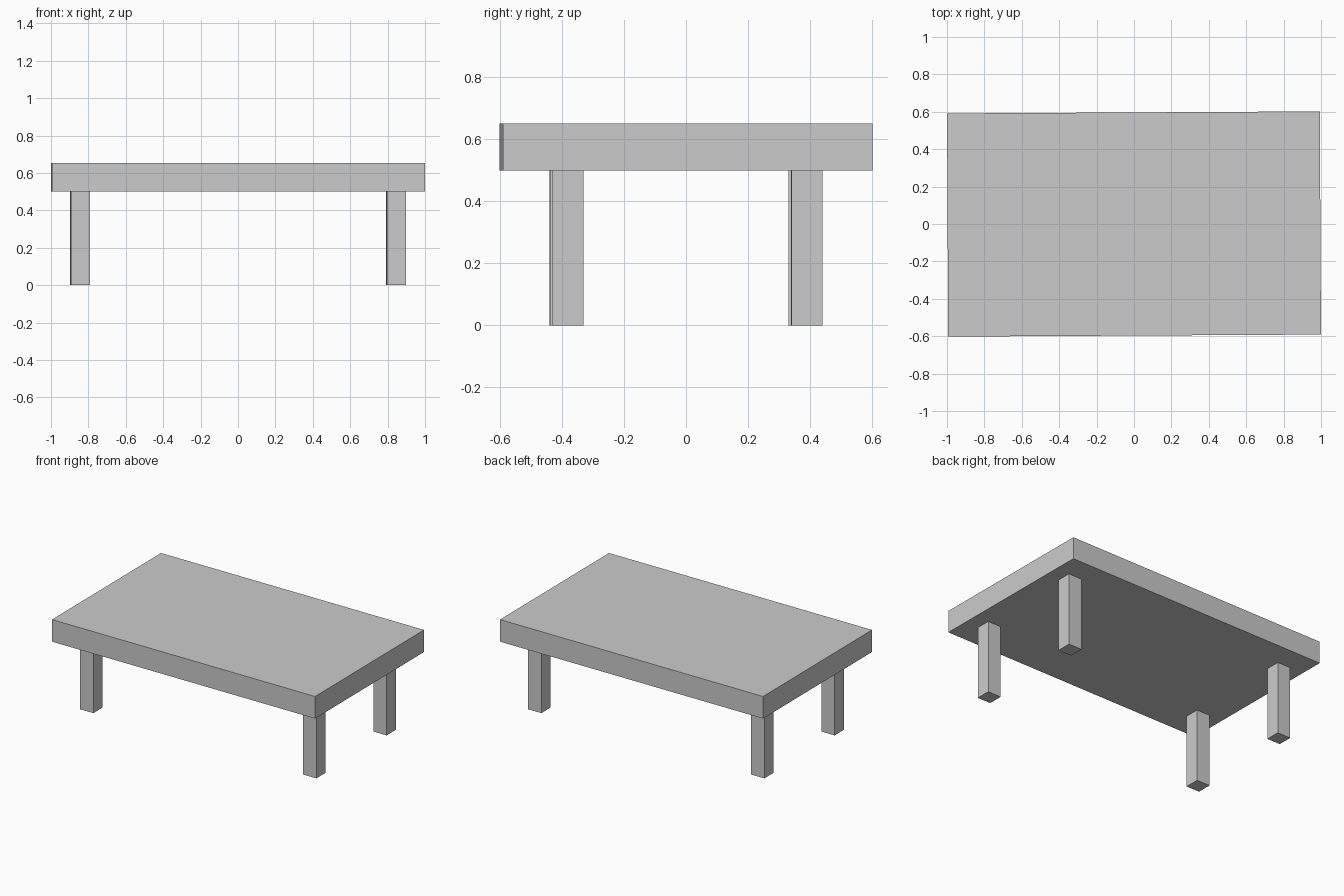
import bpy
from mathutils import Matrix

if "Cube" in bpy.data.objects:
    bpy.data.objects.remove(bpy.data.objects["Cube"])

# The whole table is turned very slightly about z
TURN = Matrix.Rotation(0.0055, 4, 'Z')


def box(name, centre, size):
    bpy.ops.mesh.primitive_cube_add(size=1)
    ob = bpy.context.object
    ob.name = name
    ob.data.transform(TURN @ Matrix.Translation(centre) @ Matrix.Diagonal((*size, 1)))
    return ob


# Thick slab top
box("table_top", (0, 0, 0.576), (1.993, 1.193, 0.152))

# Four square legs
for side, sx in (("left", -1), ("right", 1)):
    for end, sy in (("front", -1), ("back", 1)):
        box(f"{end}_{side}_leg", (sx * 0.845, sy * 0.385, 0.25), (0.1, 0.1, 0.5))
